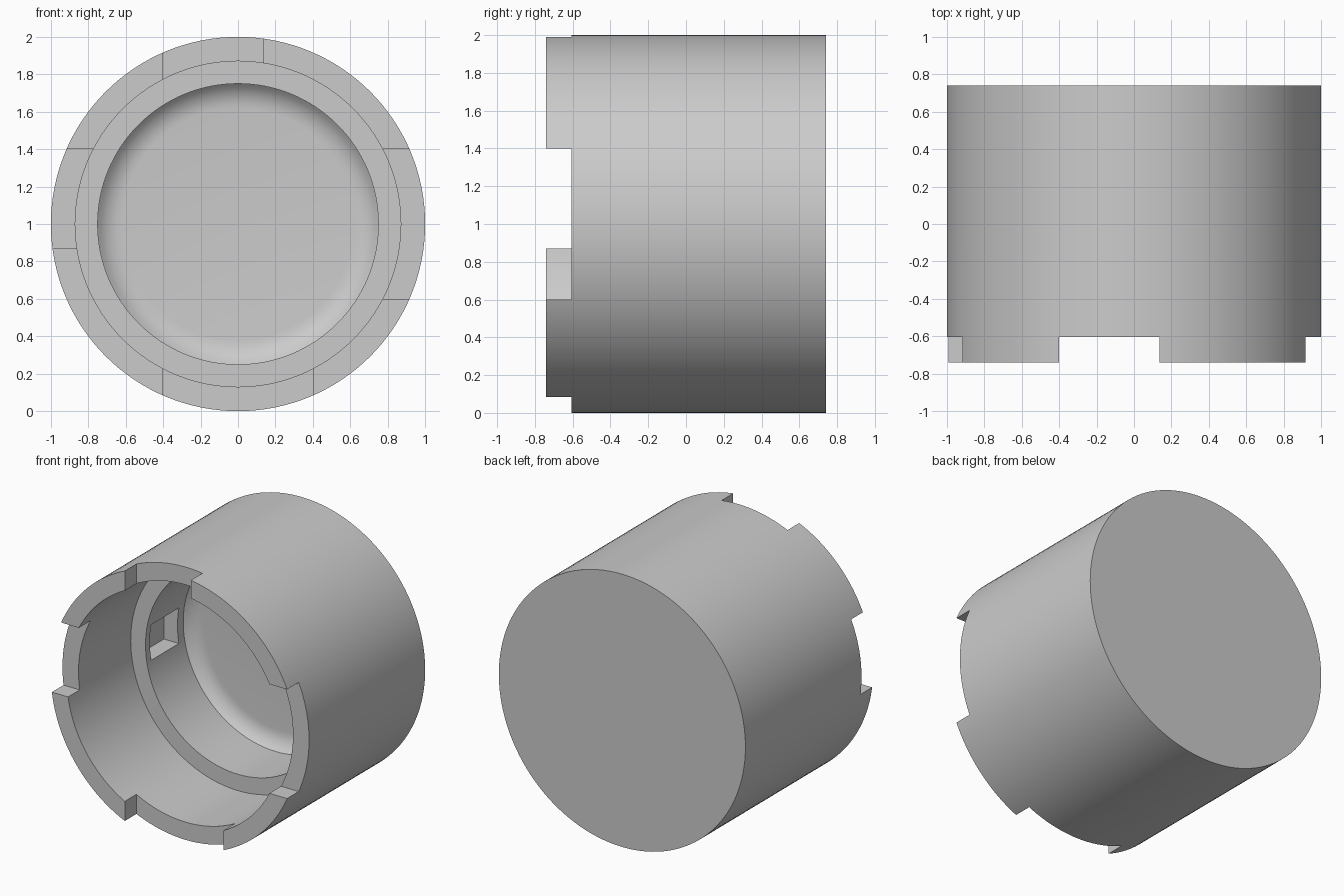
import bpy
import bmesh
from math import sin, cos, pi, radians

cube = bpy.data.objects.get("Cube")
if cube:
    bpy.data.objects.remove(cube, do_unlink=True)

SEGMENTS = 128
HALF = 0.74      # half length along y
NOTCH_Y = -0.605 # floor of the rim notches

grey = bpy.data.materials.new("plain grey")
grey.use_nodes = True
colour = (0.6, 0.6, 0.6, 1)
grey.diffuse_color = colour
grey.node_tree.nodes["Principled BSDF"].inputs["Base Color"].default_value = colour


def lathe(name, profile):
    """Revolve (radius, y) points about the horizontal axis at z = 1."""
    bm = bmesh.new()
    rings = []
    for r, y in profile:
        rings.append([bm.verts.new((r * cos(2 * pi * i / SEGMENTS), y,
                                    1 + r * sin(2 * pi * i / SEGMENTS)))
                      for i in range(SEGMENTS)])
    for a, b in zip(rings, rings[1:]):
        for i in range(SEGMENTS):
            j = (i + 1) % SEGMENTS
            bm.faces.new((a[i], a[j], b[j], b[i]))
    bm.faces.new(rings[0])
    bm.faces.new(rings[-1])
    bmesh.ops.recalc_face_normals(bm, faces=bm.faces)
    mesh = bpy.data.meshes.new(name)
    bm.to_mesh(mesh)
    bm.free()
    obj = bpy.data.objects.new(name, mesh)
    bpy.context.collection.objects.link(obj)
    mesh.materials.append(grey)
    return obj


def cut_box(target, low, high):
    """Subtract a box given by its two opposite corners."""
    bpy.ops.mesh.primitive_cube_add(
        size=1, location=[(a + b) / 2 for a, b in zip(low, high)])
    cutter = bpy.context.object
    cutter.scale = [b - a for a, b in zip(low, high)]
    cutter.hide_render = True
    cutter.data.materials.append(grey)
    mod = target.modifiers.new("cut", 'BOOLEAN')
    mod.operation = 'DIFFERENCE'
    mod.solver = 'EXACT'
    mod.object = cutter
    bpy.context.view_layer.objects.active = target
    bpy.ops.object.modifier_apply(modifier=mod.name)
    bpy.data.objects.remove(cutter, do_unlink=True)


# Cup: closed back, stepped bore, shallow curved edge around the bore floor
ARC = 0.17
floor_edge = [(0.75 - ARC * (sin(radians(50)) - sin(radians(t))),
               0.437 + ARC * (cos(radians(t)) - cos(radians(50))))
              for t in range(50, -1, -10)]
cup = lathe("cup", [(1, HALF), (1, -HALF), (0.87, -HALF),
                    (0.87, 0), (0.75, 0)] + floor_edge)

# Rim notches: left, right, top and bottom
for x0, x1, z0, z1 in [(0.5, 1.2, 0.6, 1.4), (-1.2, -0.5, 0.87, 1.4),
                       (-0.4, 0.135, 1.5, 2.2), (-0.4, 0.4, -0.2, 0.5)]:
    cut_box(cup, (x0, -1, z0), (x1, NOTCH_Y, z1))

# Small pocket in the inner wall
cut_box(cup, (-0.86, 0.05, 0.87), (-0.6, 0.37, 1.13))

bpy.ops.object.select_all(action='DESELECT')
cup.select_set(True)
bpy.context.view_layer.objects.active = cup
bpy.ops.object.shade_smooth_by_angle(angle=radians(25))
